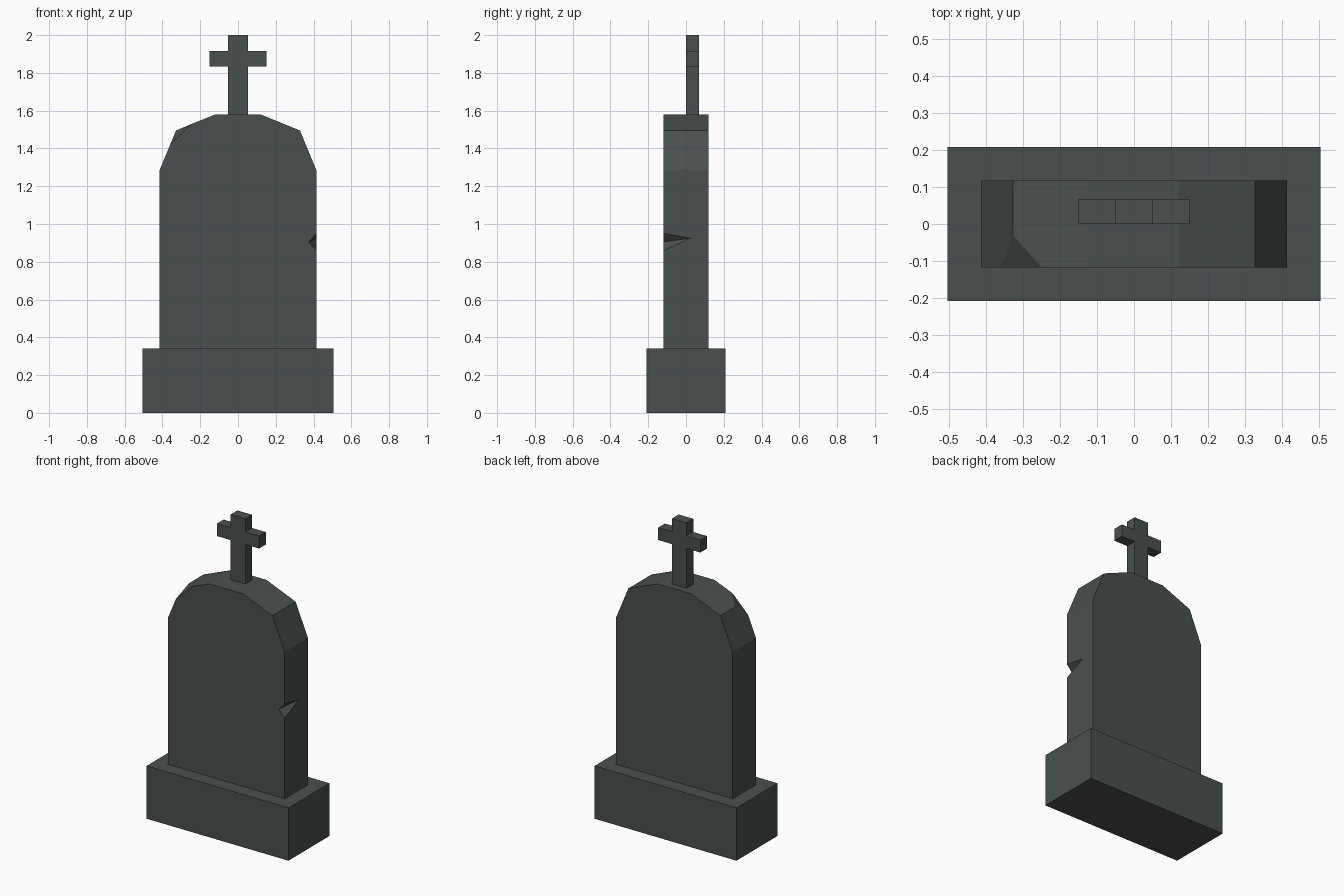
import bpy, bmesh

if "Cube" in bpy.data.objects:
    bpy.data.objects.remove(bpy.data.objects["Cube"])

stone = bpy.data.materials.new("dark_grey_stone")
stone.diffuse_color = (0.065, 0.081, 0.077, 1)
stone.use_nodes = True
stone.node_tree.nodes["Principled BSDF"].inputs["Base Color"].default_value = stone.diffuse_color


def make_object(name, bm):
    bmesh.ops.recalc_face_normals(bm, faces=bm.faces[:])
    mesh = bpy.data.meshes.new(name)
    bm.to_mesh(mesh)
    bm.free()
    mesh.materials.append(stone)
    obj = bpy.data.objects.new(name, mesh)
    bpy.context.collection.objects.link(obj)
    return obj


def extrude_profile(name, points, y0, y1):
    bm = bmesh.new()
    front = [bm.verts.new((x, y0, z)) for x, z in points]
    back = [bm.verts.new((x, y1, z)) for x, z in points]
    bm.faces.new(front)
    bm.faces.new(back[::-1])
    n = len(points)
    for i in range(n):
        j = (i + 1) % n
        bm.faces.new((front[i], back[i], back[j], front[j]))
    return make_object(name, bm)


# Plinth
extrude_profile("base", [(-.505, 0), (.505, 0), (.505, .34), (-.505, .34)], -.208, .208)

# Cross on top: half outline mirrored
half = [(.052, 1.58), (.052, 1.835), (.15, 1.835), (.15, 1.915), (.052, 1.915), (.052, 2.0)]
extrude_profile("cross", half + [(-x, z) for x, z in reversed(half)], 0, .068)

# Headstone with a notch in the right edge and a chipped upper left corner
W, D = .415, .118
bm = bmesh.new()
f = [bm.verts.new((x, -D, z)) for x, z in (
    (-W, .34), (W, .34), (W, .86), (.375, .905), (W, .95), (W, 1.285),
    (.328, 1.495), (.12, 1.58), (-.12, 1.58), (-.25, 1.528), (-.36, 1.418), (-W, 1.285))]
b = [bm.verts.new((x, D, z)) for x, z in (
    (-W, .34), (W, .34), (W, 1.285), (.328, 1.495), (.12, 1.58),
    (-.12, 1.58), (-.328, 1.495), (-W, 1.285))]
notch = bm.verts.new((W, .025, .925))
chip_back = bm.verts.new((-.328, -.03, 1.495))
chip_in = bm.verts.new((-.305, -.10, 1.481))
for face in (
        f, b[::-1],
        (f[0], b[0], b[1], f[1]),                        # bottom
        (f[1], b[1], b[2], f[5], f[4], notch, f[2]),     # right side
        (f[4], f[3], notch), (f[3], f[2], notch),        # notch
        (f[5], b[2], b[3], f[6]), (f[6], b[3], b[4], f[7]),
        (f[7], b[4], b[5], f[8]),                        # top
        (f[8], b[5], b[6], chip_back, f[9]),
        (f[10], chip_back, b[6], b[7], f[11]),
        (f[11], b[7], b[0], f[0]),                       # left side
        (f[9], f[10], chip_in), (f[10], chip_in, chip_back),
        (f[9], chip_back, chip_in)):                     # chip
    bm.faces.new(face)
make_object("headstone", bm)
